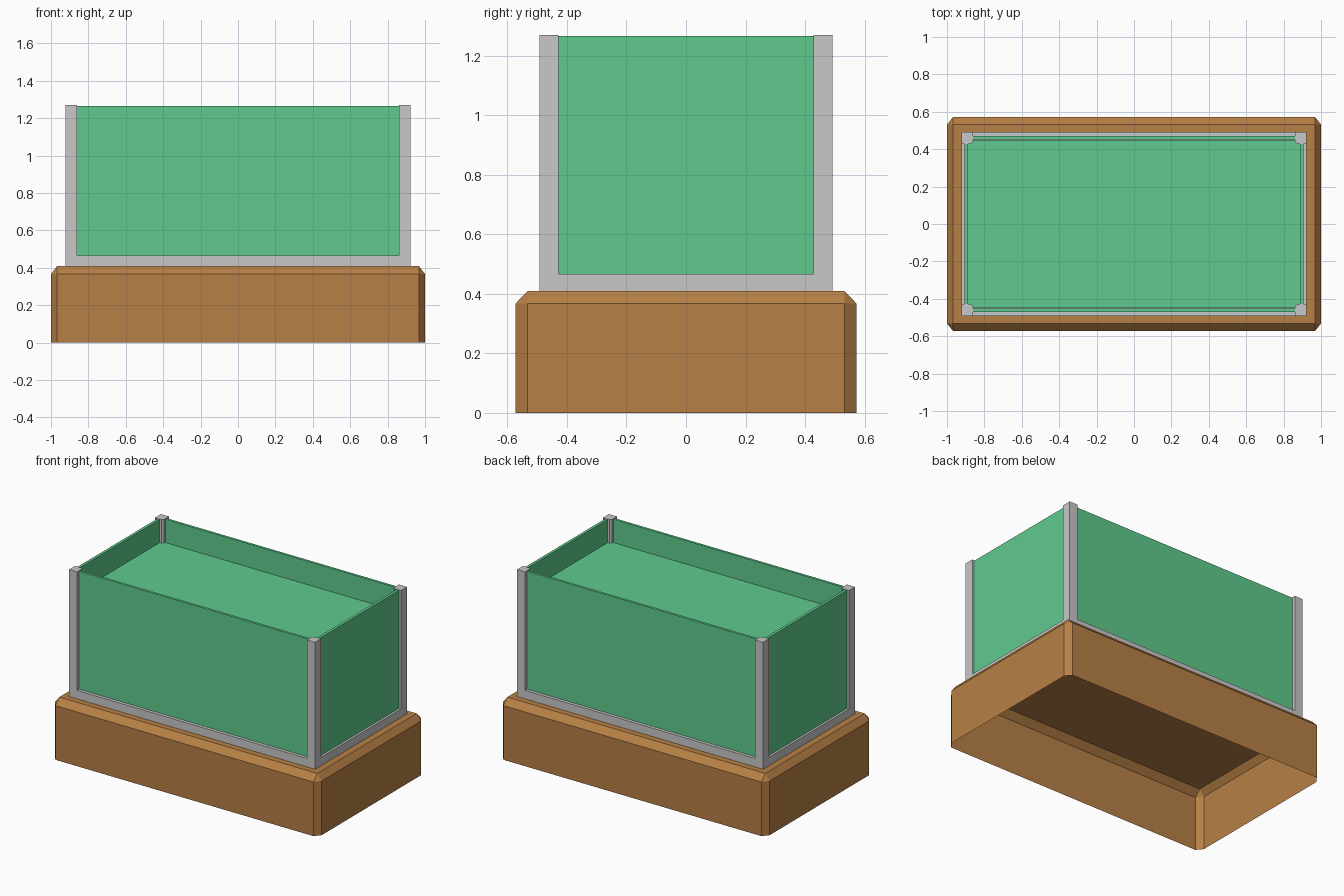
import bpy, bmesh

if "Cube" in bpy.data.objects:
    bpy.data.objects.remove(bpy.data.objects["Cube"])


def material(name, rgb):
    m = bpy.data.materials.new(name)
    m.diffuse_color = (*rgb, 1)
    m.use_nodes = True
    m.node_tree.nodes["Principled BSDF"].inputs["Base Color"].default_value = m.diffuse_color
    return m


WOOD = material("brown_wood", (0.47, 0.215, 0.06))
METAL = material("light_grey_metal", (0.58, 0.58, 0.58))
GREEN = material("green_glass", (0.115, 0.60, 0.27))


def mesh_object(name, bm, mat):
    bmesh.ops.recalc_face_normals(bm, faces=bm.faces)
    me = bpy.data.meshes.new(name)
    bm.to_mesh(me)
    bm.free()
    me.materials.append(mat)
    ob = bpy.data.objects.new(name, me)
    bpy.context.collection.objects.link(ob)
    return ob


def box(name, x, y, z, mat):
    bm = bmesh.new()
    bmesh.ops.create_cube(bm, size=1)
    for v in bm.verts:
        for i, (lo, hi) in enumerate((x, y, z)):
            v.co[i] = hi if v.co[i] > 0 else lo
    return mesh_object(name, bm, mat)


def prism(name, points, z0, z1, mat):
    bm = bmesh.new()
    f = bm.faces.new([bm.verts.new((x, y, z0)) for x, y in points])
    ext = bmesh.ops.extrude_face_region(bm, geom=[f])
    for g in ext["geom"]:
        if isinstance(g, bmesh.types.BMVert):
            g.co.z = z1
    return mesh_object(name, bm, mat)


# wooden plinth: chamfered shell, open underneath
X, Y, CX, CY = 1.0, 0.573, 0.033, 0.041
outline = [(X, Y - CY), (X - CX, Y), (CX - X, Y), (-X, Y - CY),
           (-X, CY - Y), (CX - X, -Y), (X - CX, -Y), (X, CY - Y)]
bm = bmesh.new()
low = [bm.verts.new((x, y, 0)) for x, y in outline]
mid = [bm.verts.new((x, y, 0.367)) for x, y in outline]
corner = {(sx, sy): bm.verts.new((sx * (X - CX), sy * (Y - CY), 0.409))
          for sx in (1, -1) for sy in (1, -1)}
top = [corner[(1 if x > 0 else -1, 1 if y > 0 else -1)] for x, y in outline]
for i in range(8):
    j = (i + 1) % 8
    bm.faces.new((low[i], low[j], mid[j], mid[i]))
    bm.faces.new((mid[i], mid[j], top[j], top[i]) if top[i] != top[j]
                 else (mid[i], mid[j], top[i]))
bm.faces.new([corner[k] for k in ((1, 1), (-1, 1), (-1, -1), (1, -1))])
mesh_object("wooden_base", bm, WOOD)

# corner posts with a clipped inner corner
FX, FY, W, D = 0.922, 0.492, 0.06, 0.064
for sx, nx in ((1, "right"), (-1, "left")):
    for sy, ny in ((1, "back"), (-1, "front")):
        pts = [(FX, FY), (FX - W, FY), (FX - W, FY - D + 0.012),
               (FX - W + 0.01, FY - D), (FX, FY - D)]
        prism(f"{ny}_{nx}_post", [(sx * x, sy * y) for x, y in pts],
              0.41, 1.27, METAL)

# bottom rails and glass panes between the posts
for s, n in ((1, "back"), (-1, "front")):
    box(f"{n}_rail", (W - FX, FX - W), sorted((s * FY, s * 0.43)), (0.41, 0.467), METAL)
    box(f"{n}_glass", (-0.87, 0.87), sorted((s * 0.47, s * 0.453)), (0.46, 1.266), GREEN)
for s, n in ((1, "right"), (-1, "left")):
    box(f"{n}_rail", sorted((s * FX, s * 0.865)), (D - FY, FY - D), (0.41, 0.467), METAL)
    box(f"{n}_glass", sorted((s * 0.907, s * 0.888)), (-0.435, 0.435), (0.46, 1.266), GREEN)

# filling inside the tank
box("tank_filling", (-0.887, 0.887), (-0.449, 0.449), (0.415, 1.11), GREEN)
